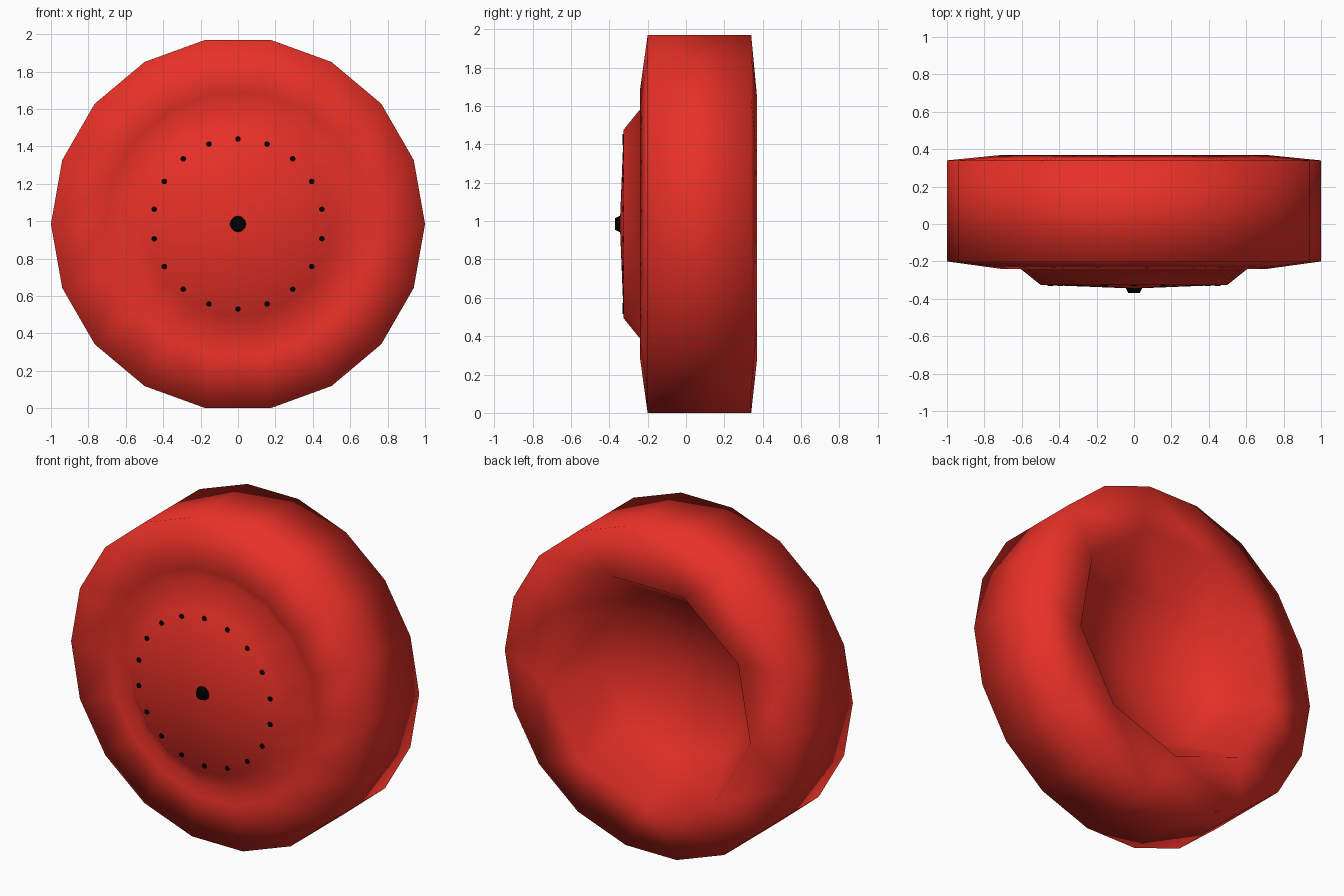
import bpy, bmesh, math
from mathutils import Matrix

if "Cube" in bpy.data.objects:
    bpy.data.objects.remove(bpy.data.objects["Cube"])

ZC = 0.985   # axle height
SIDES = 18


def material(name, rgb):
    m = bpy.data.materials.new(name)
    m.diffuse_color = (*rgb, 1)
    m.use_nodes = True
    m.node_tree.nodes["Principled BSDF"].inputs["Base Color"].default_value = m.diffuse_color
    return m


RED = material("red_paint", (0.8, 0.03, 0.02))
BLACK = material("black", (0.0, 0.0, 0.0))


def ring(bm, r, y, n, start=0.0):
    angles = [math.radians(start) + 2 * math.pi * i / n for i in range(n)]
    return [bm.verts.new((r * math.cos(a), y, ZC + r * math.sin(a))) for a in angles]


def bridge(bm, a, b):
    n = len(a)
    for i in range(n):
        bm.faces.new((a[i], a[(i + 1) % n], b[(i + 1) % n], b[i]))


def fan(bm, loop, y):
    c = bm.verts.new((0, y, ZC))
    for i in range(len(loop)):
        bm.faces.new((loop[i], loop[(i + 1) % len(loop)], c))


def finish(bm, name, mat, smooth=True):
    bmesh.ops.recalc_face_normals(bm, faces=bm.faces)
    for f in bm.faces:
        f.smooth = smooth
    me = bpy.data.meshes.new(name)
    bm.to_mesh(me)
    bm.free()
    me.materials.append(mat)
    ob = bpy.data.objects.new(name, me)
    bpy.context.collection.objects.link(ob)
    return ob


# Wheel body: front disc, groove, tyre face and tread
bm = bmesh.new()
profile = [(0.50, -0.325), (0.65, -0.205), (0.71, -0.24), (1.0, -0.20), (1.0, 0.34)]
rings = [ring(bm, r, y, SIDES) for r, y in profile]
fan(bm, rings[0], -0.345)
for a, b in zip(rings, rings[1:]):
    bridge(bm, a, b)

# Back lip has half as many sides, its corners midway along the outer edges
outer = rings[-1]
lip = ring(bm, 0.71, 0.37, 9, -90)
for j in range(9):
    k = 13 + 2 * j          # outer corner at -100 degrees, then every 40
    o = [outer[(k + i) % SIDES] for i in range(3)]
    v, w = lip[j], lip[(j + 1) % 9]
    bm.faces.new((o[0], o[1], v))
    bm.faces.new((o[1], w, v))
    bm.faces.new((o[1], o[2], w))

# Dished hollow in the back, closing to a shallow point
floor = ring(bm, 0.51, 0.08, 9, -90)
bridge(bm, lip, floor)
fan(bm, floor, -0.03)
finish(bm, "wheel", RED)

# Centre cap
bm = bmesh.new()
base, tip = ring(bm, 0.047, -0.335, 12), ring(bm, 0.03, -0.37, 12)
bridge(bm, base, tip)
bm.faces.new(tip)
bm.faces.new(base)
finish(bm, "centre_cap", BLACK, smooth=False)

# Ring of small studs on the disc
bm = bmesh.new()
for i in range(18):
    a = math.radians(90 + 20 * i)
    place = Matrix.Translation((0.455 * math.cos(a), -0.327, ZC + 0.455 * math.sin(a)))
    bmesh.ops.create_cone(bm, cap_ends=True, segments=10, radius1=0.015, radius2=0.015,
                          depth=0.008, matrix=place @ Matrix.Rotation(math.pi / 2, 4, 'X'))
finish(bm, "disc_studs", BLACK, smooth=False)
